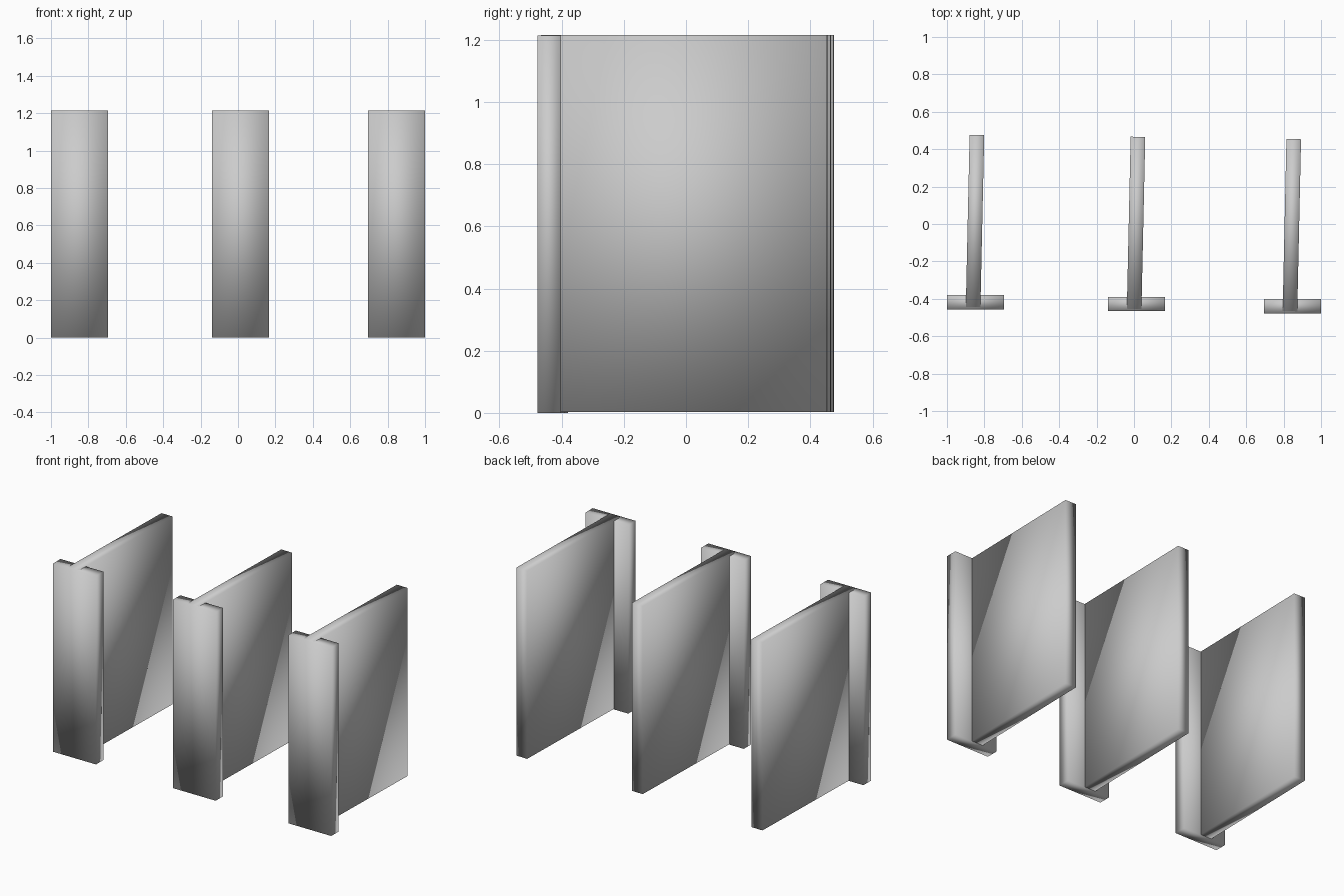
import bpy

cube = bpy.data.objects.get("Cube")
if cube:
    bpy.data.objects.remove(cube, do_unlink=True)

grey = bpy.data.materials.new("plain grey")
grey.use_nodes = True
colour = (0.6, 0.6, 0.6, 1)
grey.diffuse_color = colour
grey.node_tree.nodes["Principled BSDF"].inputs["Base Color"].default_value = colour


def block(name, centre, size, turn=0):
    """Smooth-shaded box, turned about z."""
    bpy.ops.mesh.primitive_cube_add(size=1, location=centre, rotation=(0, 0, turn))
    ob = bpy.context.object
    ob.name = name
    ob.scale = size
    bpy.ops.object.transform_apply(location=False, rotation=False, scale=True)
    bpy.ops.object.shade_smooth()
    ob.data.materials.append(grey)


# Three T-shaped panels: a front flange and a slightly turned web behind it
panels = {"right": (-0.847, -0.418), "middle": (0.014, -0.428), "left": (0.847, -0.44)}
for side, (x, y) in panels.items():
    block(side + "_flange", (x, y, 0.607), (0.306, 0.076, 1.214))
    block(side + "_web", (x - 0.003, y + 0.434, 0.609), (0.078, 0.92, 1.212), -0.022)
